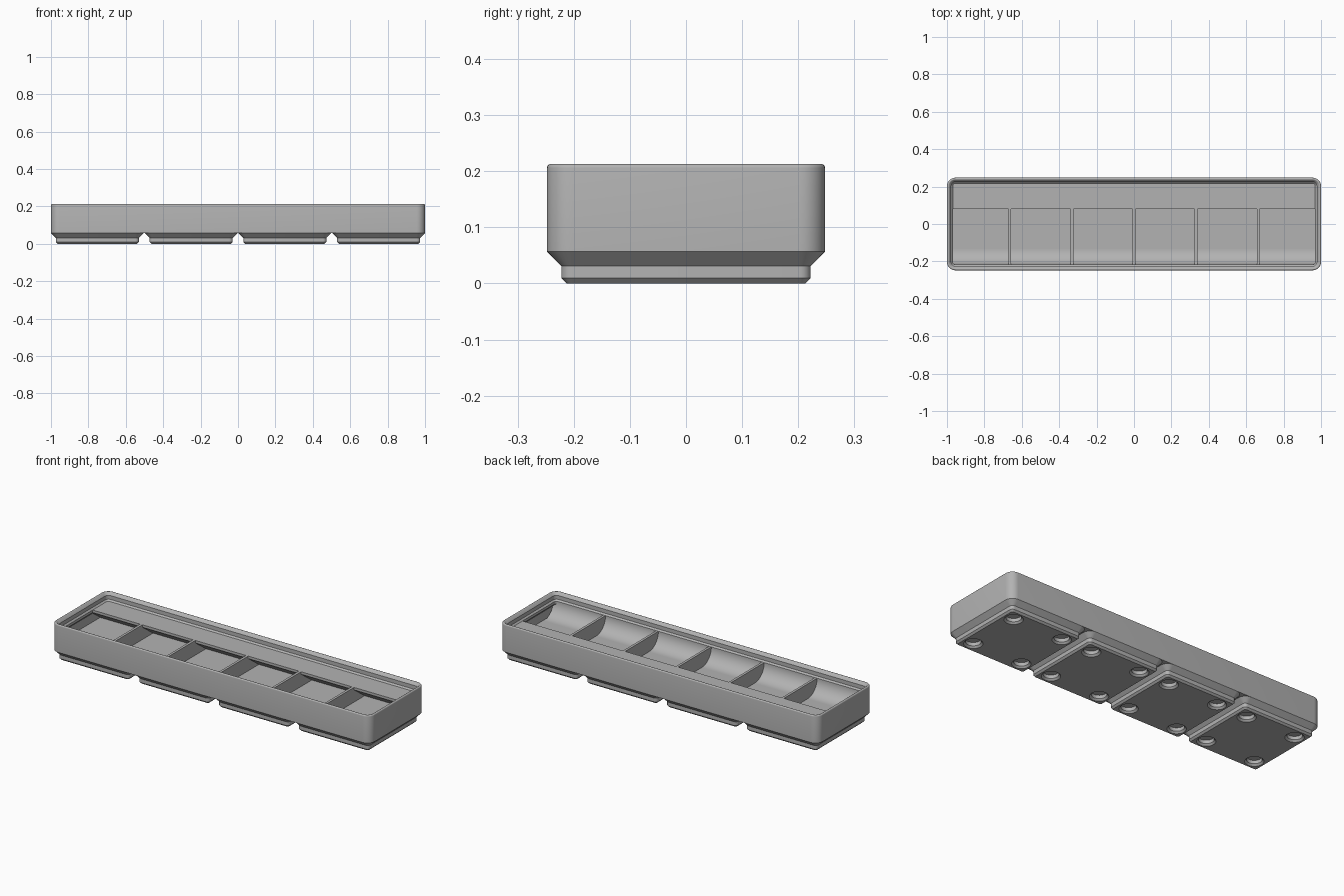
import bpy, bmesh, math

if "Cube" in bpy.data.objects:
    bpy.data.objects.remove(bpy.data.objects["Cube"], do_unlink=True)

MM = 2 / 167.5                     # one millimetre in model units
HALF_X, HALF_Y = 83.75, 20.75      # outer half sizes, in millimetres
RIM, FLOOR = 14, 7                 # compartment top and floor heights

grey = bpy.data.materials.new("grey plastic")
grey.use_nodes = True
GREY = (0.45, 0.45, 0.45, 1)
grey.diffuse_color = GREY
grey.node_tree.nodes["Principled BSDF"].inputs["Base Color"].default_value = GREY


def finish(name, bm):
    """Turn a bmesh in millimetres into a shaded, coloured object."""
    bmesh.ops.scale(bm, vec=(MM, MM, MM), verts=bm.verts)
    bmesh.ops.recalc_face_normals(bm, faces=bm.faces)
    mesh = bpy.data.meshes.new(name)
    bm.to_mesh(mesh)
    bm.free()
    mesh.materials.append(grey)
    obj = bpy.data.objects.new(name, mesh)
    bpy.context.collection.objects.link(obj)
    return obj


def smooth(obj):
    bpy.ops.object.select_all(action='DESELECT')
    obj.select_set(True)
    bpy.context.view_layer.objects.active = obj
    bpy.ops.object.shade_smooth_by_angle(angle=math.radians(30))


def rounded_rect(hx, hy, r, steps=8):
    pts = []
    for k, (sx, sy) in enumerate(((1, 1), (-1, 1), (-1, -1), (1, -1))):
        for i in range(steps + 1):
            a = math.pi / 2 * (k + i / steps)
            pts.append((sx * (hx - r) + r * math.cos(a), sy * (hy - r) + r * math.sin(a)))
    return pts


def loft(bm, hx, hy, profile, cx=0):
    """Skin rounded rectangles; profile holds (inset, height) pairs."""
    rings = []
    for inset, z in profile:
        r = max(3.75 - inset, 0.8)
        pts = rounded_rect(hx - inset, hy - inset, r)
        rings.append([bm.verts.new((x + cx, y, z)) for x, y in pts])
    for a, b in zip(rings, rings[1:]):
        for i in range(len(a)):
            j = (i + 1) % len(a)
            bm.faces.new((a[i], a[j], b[j], b[i]))
    bm.faces.new(rings[0])
    bm.faces.new(rings[-1])


def prism(name, profile, x0, x1):
    """Extrude a (y, z) profile along x."""
    bm = bmesh.new()
    face = bm.faces.new([bm.verts.new((x0, y, z)) for y, z in profile])
    out = bmesh.ops.extrude_face_region(bm, geom=[face])
    moved = [v for v in out["geom"] if isinstance(v, bmesh.types.BMVert)]
    bmesh.ops.translate(bm, vec=(x1 - x0, 0, 0), verts=moved)
    obj = finish(name, bm)
    smooth(obj)
    return obj


# Tray shell: outer wall, rounded rim, stacking lip, lip support, inner wall, floor
rim = [(0.6 - 0.6 * math.cos(a), 17.25 + 0.6 * math.sin(a))
       for a in (math.pi * 0.75 * i / 6 for i in range(7))]
shell = [(0, 4.75)] + rim + [(1.9, 16.5), (1.9, 14.7), (2.6, RIM), (2.6, 12.8),
                             (0.95, 11.15), (0.95, FLOOR)]
bm = bmesh.new()
loft(bm, HALF_X, HALF_Y, shell)
smooth(finish("tray_shell", bm))

# Cutter for the chamfered magnet holes
centres = [42 * (i - 1.5) for i in range(4)]
bm = bmesh.new()
hole = [(4.25, -0.2), (3.25, 0.8), (3.25, 2.4)]
for cx in centres:
    for sx in (-13, 13):
        for sy in (-13, 13):
            rings = []
            for r, z in hole:
                angles = [math.tau * i / 32 for i in range(32)]
                rings.append([bm.verts.new((cx + sx + r * math.cos(a), sy + r * math.sin(a), z))
                              for a in angles])
            for a, b in zip(rings, rings[1:]):
                for i in range(32):
                    j = (i + 1) % 32
                    bm.faces.new((a[i], a[j], b[j], b[i]))
            bm.faces.new(rings[0])
            bm.faces.new(rings[-1])
cutter = finish("hole_cutter", bm)
cutter.hide_render = True

# Four stepped feet with magnet holes
for n, cx in enumerate(centres):
    bm = bmesh.new()
    loft(bm, HALF_Y, HALF_Y, [(2.95, 0), (2.15, 0.8), (2.15, 2.6), (0, 4.75)], cx)
    foot = finish(f"foot_{n + 1}", bm)
    cut = foot.modifiers.new("holes", 'BOOLEAN')
    cut.operation = 'DIFFERENCE'
    cut.solver = 'EXACT'
    cut.object = cutter
    bpy.context.view_layer.objects.active = foot
    bpy.ops.object.modifier_apply(modifier="holes")
    smooth(foot)
bpy.data.objects.remove(cutter, do_unlink=True)

# Curved finger scoop along the front
front, radius = -HALF_Y + 2.6, RIM - FLOOR
scoop = [(front + radius - radius * math.cos(a), RIM - radius * math.sin(a))
         for a in (math.pi / 2 * i / 16 for i in range(17))]
prism("finger_scoop", scoop + [(-19.8, FLOOR), (-19.8, RIM)], -82.4, 82.4)

# Label shelf along the back with a sloping underside
edge = 6.8
run = (RIM - 1.2 - FLOOR) / math.tan(math.radians(36))
prism("label_shelf", [(edge, RIM), (edge, RIM - 1.2), (edge + run, FLOOR),
                      (19.8, FLOOR), (19.8, RIM)], -82.4, 82.4)

# Five dividers between the six compartments
for n in range(5):
    x = (n - 2) * (2 * HALF_X - 1.9 + 1.2) / 6
    prism(f"divider_{n + 1}", [(-19.5, FLOOR), (19.5, FLOOR), (19.5, RIM), (-19.5, RIM)],
          x - 0.6, x + 0.6)
